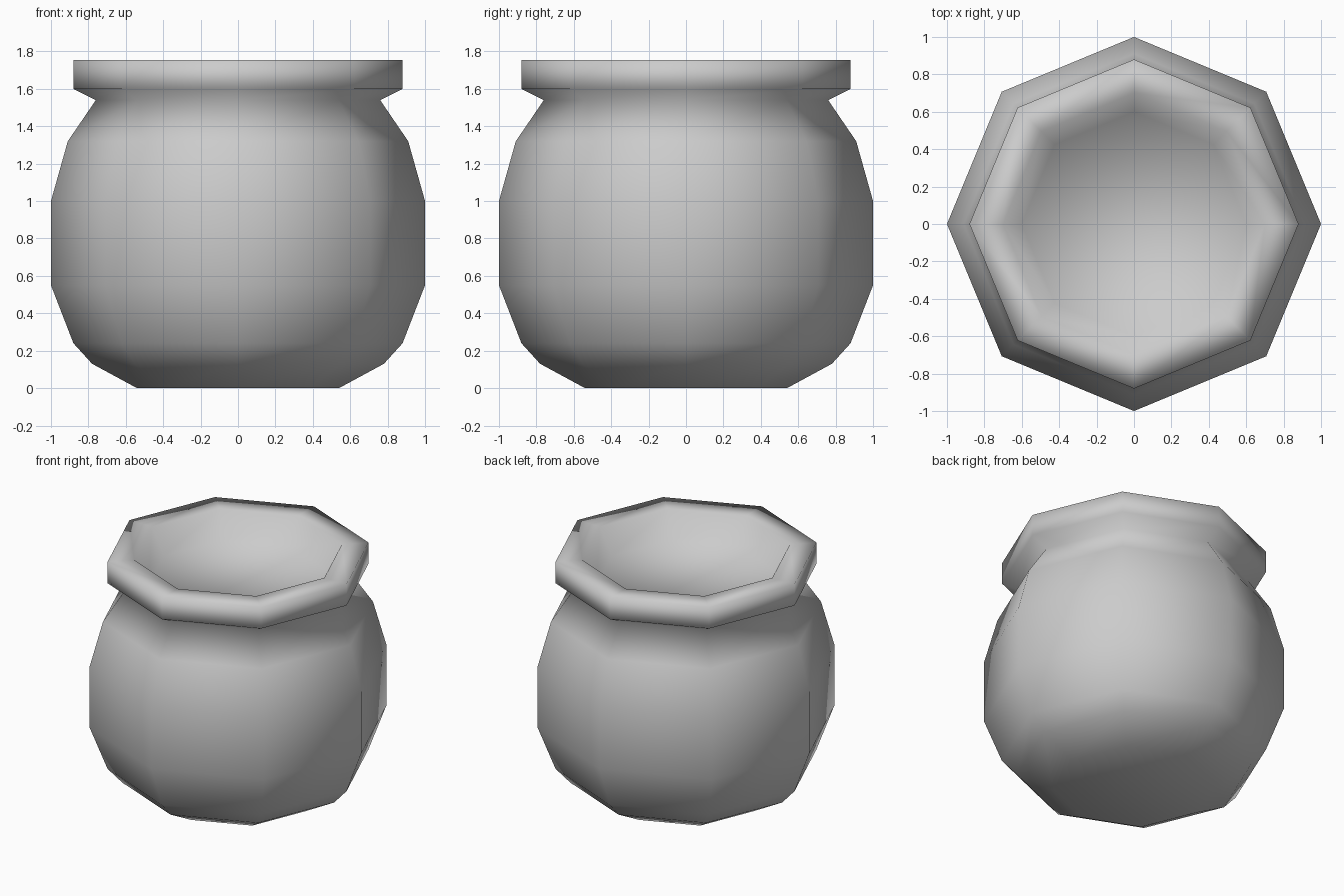
import bpy, bmesh
from math import cos, sin, pi

cube = bpy.data.objects.get("Cube")
if cube:
    bpy.data.objects.remove(cube, do_unlink=True)

SIDES = 8

# Plain grey clay
clay = bpy.data.materials.new("grey_clay")
clay.use_nodes = True
colour = (0.6, 0.6, 0.6, 1)
clay.diffuse_color = colour
clay.node_tree.nodes["Principled BSDF"].inputs["Base Color"].default_value = colour


def lathe(name, profile, material):
    """Turn a (radius, height) profile into a closed eight-sided vessel."""
    bm = bmesh.new()
    rings = [[bm.verts.new((r * cos(2 * pi * i / SIDES), r * sin(2 * pi * i / SIDES), z))
              for i in range(SIDES)] for r, z in profile]
    for low, high in zip(rings, rings[1:]):
        for i in range(SIDES):
            j = (i + 1) % SIDES
            bm.faces.new((low[i], low[j], high[j], high[i]))
    bm.faces.new(rings[0][::-1])
    bm.faces.new(rings[-1])
    for face in bm.faces:
        face.smooth = True
    mesh = bpy.data.meshes.new(name)
    bm.to_mesh(mesh)
    bm.free()
    mesh.materials.append(material)
    obj = bpy.data.objects.new(name, mesh)
    bpy.context.collection.objects.link(obj)
    return obj


# Rounded belly, neck, thick rim, then the shallow dished top
belly = [(0.54, 0), (0.78, 0.13), (0.88, 0.24), (1, 0.55), (1, 1), (0.91, 1.32)]
rim = [(0.76, 1.54), (0.88, 1.6), (0.88, 1.755), (0.70, 1.755)]
dish = [(0.60, 1.57)]
lathe("pot", belly + rim + dish, clay)
